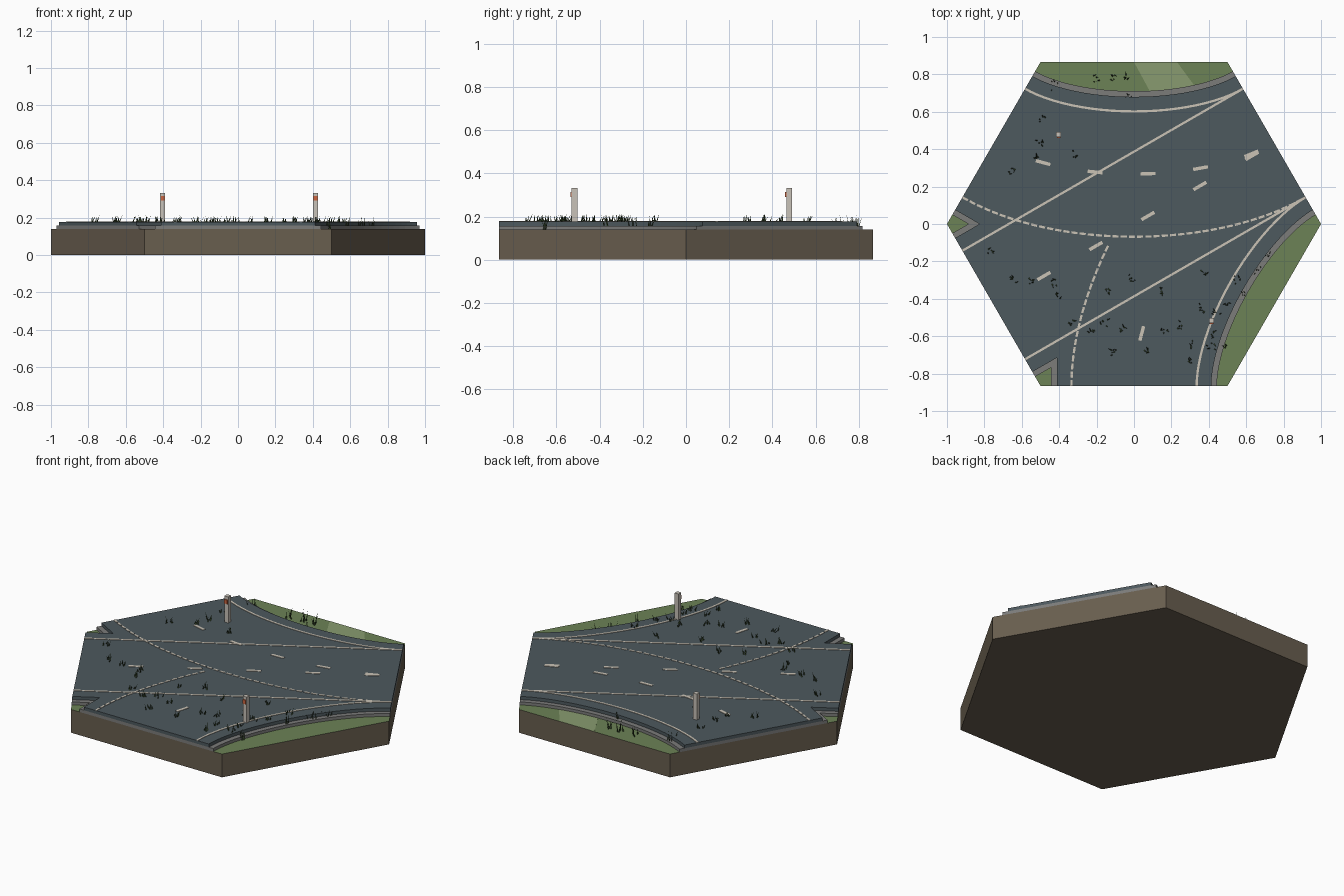
import bpy, bmesh, math, random
from mathutils import Vector, Matrix

if "Cube" in bpy.data.objects:
    bpy.data.objects.remove(bpy.data.objects["Cube"])

random.seed(4)
S3 = math.sqrt(3)
Z_GRASS, Z_KERB, Z_ROAD = 0.139, 0.157, 0.176


def mat(name, col):
    m = bpy.data.materials.new(name)
    m.diffuse_color = (*col, 1)
    m.use_nodes = True
    m.node_tree.nodes["Principled BSDF"].inputs["Base Color"].default_value = m.diffuse_color
    return m


DIRT = mat("dirt", (0.14, 0.112, 0.078))
GRASS = mat("grass", (0.15, 0.225, 0.092))
LIGHT = mat("light_grass", (0.25, 0.33, 0.16))
KERB = mat("kerb_grey", (0.2, 0.2, 0.195))
ROAD = mat("asphalt", (0.075, 0.1, 0.112))
PAINT = mat("paint", (0.6, 0.55, 0.47))
BLADE = mat("weed_green", (0.04, 0.07, 0.025))
POST = mat("post_white", (0.58, 0.54, 0.48))
ORANGE = mat("reflector_orange", (0.6, 0.13, 0.05))


def finish(name, bm, *mats):
    bmesh.ops.recalc_face_normals(bm, faces=bm.faces)
    me = bpy.data.meshes.new(name)
    bm.to_mesh(me)
    bm.free()
    for m in mats:
        me.materials.append(m)
    ob = bpy.data.objects.new(name, me)
    bpy.context.collection.objects.link(ob)
    return ob


def prism(bm, outline, z0, z1):
    f = bm.faces.new([bm.verts.new((p[0], p[1], z0)) for p in outline])
    up = bmesh.ops.extrude_face_region(bm, geom=[f], use_keep_orig=True)
    bmesh.ops.translate(bm, vec=(0, 0, z1 - z0),
                        verts=[g for g in up["geom"] if isinstance(g, bmesh.types.BMVert)])


def slab(name, outline, z0, z1, m):
    bm = bmesh.new()
    prism(bm, outline, z0, z1)
    return finish(name, bm, m)


def box(bm, center, size):
    bmesh.ops.create_cube(bm, size=1, matrix=Matrix.Translation(center) @ Matrix.Diagonal((*size, 1)))


# Road centre line: a bend joining two hexagon sides, offset sideways and rotated
def bend(offset, turn=0, n=24):
    h = 0.443
    p = [Vector(v) for v in ((-0.75, S3 / 4), (-0.75 + h * S3 / 2, S3 / 4 - h / 2),
                             (0.75 - h * S3 / 2, S3 / 4 - h / 2), (0.75, S3 / 4))]
    rot = Matrix.Rotation(math.radians(turn), 2)
    out = []
    for i in range(n + 1):
        t = i / n
        u = 1 - t
        c = p[0] * u**3 + p[1] * 3 * u * u * t + p[2] * 3 * u * t * t + p[3] * t**3
        d = ((p[1] - p[0]) * u * u + (p[2] - p[1]) * 2 * u * t + (p[3] - p[2]) * t * t).normalized()
        out.append(rot @ (c + Vector((-d.y, d.x)) * offset))
    return out


# Outline of the merged road surface for a given half width
def road_outline(w):
    apex = Vector((-0.75 - w / 2 + S3 * (S3 / 4 - w * S3 / 2), 0))
    return (bend(w) + bend(w, -120) +
            [Vector((-w, -S3 / 2)), Matrix.Rotation(math.pi / 3, 2) @ apex,
             Vector((-0.75 + w / 2, -S3 / 4 - w * S3 / 2)),
             Vector((-0.75 - w / 2, -S3 / 4 + w * S3 / 2)), apex, bend(-w)[0]])


# Painted strip along a path
def strip(bm, path, half):
    left, right = [], []
    for i, p in enumerate(path):
        d = (path[min(i + 1, len(path) - 1)] - path[max(i - 1, 0)]).normalized()
        n = Vector((-d.y, d.x)) * half
        left.append(p + n)
        right.append(p - n)
    prism(bm, left + right[::-1], Z_ROAD - 0.001, Z_ROAD + 0.0025)


def at_length(path, s):
    for a, b in zip(path, path[1:]):
        l = (b - a).length
        if s <= l:
            return a.lerp(b, s / l)
        s -= l
    return path[-1]


def dashes(bm, path, start, dash, period, half, keep=lambda p: True):
    total = sum((b - a).length for a, b in zip(path, path[1:]))
    s = start
    while s + dash <= total + 1e-4:
        a, b = at_length(path, s), at_length(path, s + dash)
        if keep(b):
            strip(bm, [a, b], half)
        s += period


# Hexagonal ground tile: dirt sides, grass top
hexagon = [(math.cos(k * math.pi / 3), math.sin(k * math.pi / 3)) for k in range(6)]
tile = slab("ground_tile", hexagon, 0, Z_GRASS, DIRT)
tile.data.materials.append(GRASS)
for f in tile.data.polygons:
    if f.normal.z > 0.5:
        f.material_index = 1
slab("light_grass_patch", [(0, 0.866), (0.09, 0.7), (0.33, 0.73), (0.23, 0.866)],
     Z_GRASS - 0.001, Z_GRASS + 0.001, LIGHT)

# Kerb and asphalt
slab("kerb", road_outline(0.443), Z_GRASS, Z_KERB, KERB)
slab("road", road_outline(0.413), Z_KERB, Z_ROAD, ROAD)

# Solid edge lines
bm = bmesh.new()
E = 0.335
strip(bm, bend(E), 0.006)
strip(bm, bend(E, -120), 0.006)
for s in (1, -1):
    n = Vector((-0.5, S3 / 2)) * E * s
    strip(bm, [Vector((-0.75, -S3 / 4)) + n, Vector((0.75, S3 / 4)) + n], 0.006)
finish("edge_lines", bm, PAINT)

# Finely dashed lines through the junction
bm = bmesh.new()
dashes(bm, bend(-E), 0, 0.033, 0.044, 0.006)
dashes(bm, bend(-E, -120)[::-1], 0, 0.033, 0.044, 0.006, lambda p: p.y < -0.085 and p.x < 0)
finish("junction_lines", bm, PAINT)

# Centre dashes
bm = bmesh.new()
dashes(bm, bend(0), 0.245, 0.08, 0.283, 0.009)
dashes(bm, [Vector((-0.75, -S3 / 4)), Vector((0.75, S3 / 4))], 0.27, 0.08, 0.321, 0.009)
dashes(bm, bend(0, -120)[::-1], 0.245, 0.08, 0.283, 0.009, lambda p: p.y < -0.5)
finish("centre_dashes", bm, PAINT)

# Marker posts with reflectors
for i, (x, y) in enumerate(((-0.403, 0.478), (0.415, -0.516))):
    bm = bmesh.new()
    box(bm, (x, y, (Z_ROAD + 0.332) / 2), (0.026, 0.026, 0.332 - Z_ROAD))
    finish(f"marker_post_{i + 1}", bm, POST)
    bm = bmesh.new()
    box(bm, (x, y - 0.015, 0.302), (0.02, 0.008, 0.024))
    finish(f"reflector_{i + 1}", bm, ORANGE)

# Weed tufts: thin leaning blades
road_tufts = [(-.49, .56), (-.5, .43), (-.52, .36), (-.65, .28), (-.31, .37), (-.77, -.15), (-.65, -.3),
              (-.55, -.3), (-.43, -.31), (-.41, -.39), (-.14, -.36), (-.34, -.53), (-.22, -.57),
              (-.16, -.53), (-.07, -.56), (-.1, -.69), (.06, -.68), (.16, -.58), (.14, -.36),
              (-.01, -.29), (.37, -.26), (.36, -.45), (.24, -.54), (.31, -.64), (.3, -.73),
              (.41, -.59), (.41, -.65), (.44, -.47), (.5, -.43), (.55, -.3)]
verge_tufts = [(-.2, .775), (-.12, .78), (-.05, .79), (-.42, .745), (-.03, .68),
               (.58, -.37), (.66, -.24), (.71, -.17), (.48, -.66)]
bm = bmesh.new()
for spots, z, tall in ((road_tufts, Z_ROAD, 0.036), (verge_tufts, Z_GRASS, 0.07)):
    for x, y in spots:
        for k in range(5):
            a = random.uniform(0, 2 * math.pi)
            d = Vector((math.cos(a), math.sin(a), 0))
            side = Vector((-d.y, d.x, 0)) * 0.004
            root = Vector((x + random.uniform(-.018, .018), y + random.uniform(-.018, .018), z - 0.002))
            h = tall * random.uniform(0.6, 1.1)
            tip = root + d * random.uniform(0.008, 0.024) + Vector((0, 0, h))
            base = [bm.verts.new(p) for p in (root - side, root + side, root + d * 0.005)]
            t = bm.verts.new(tip)
            for j in range(3):
                bm.faces.new((base[j], base[(j + 1) % 3], t))
            bm.faces.new(base)
finish("weed_tufts", bm, BLADE)
